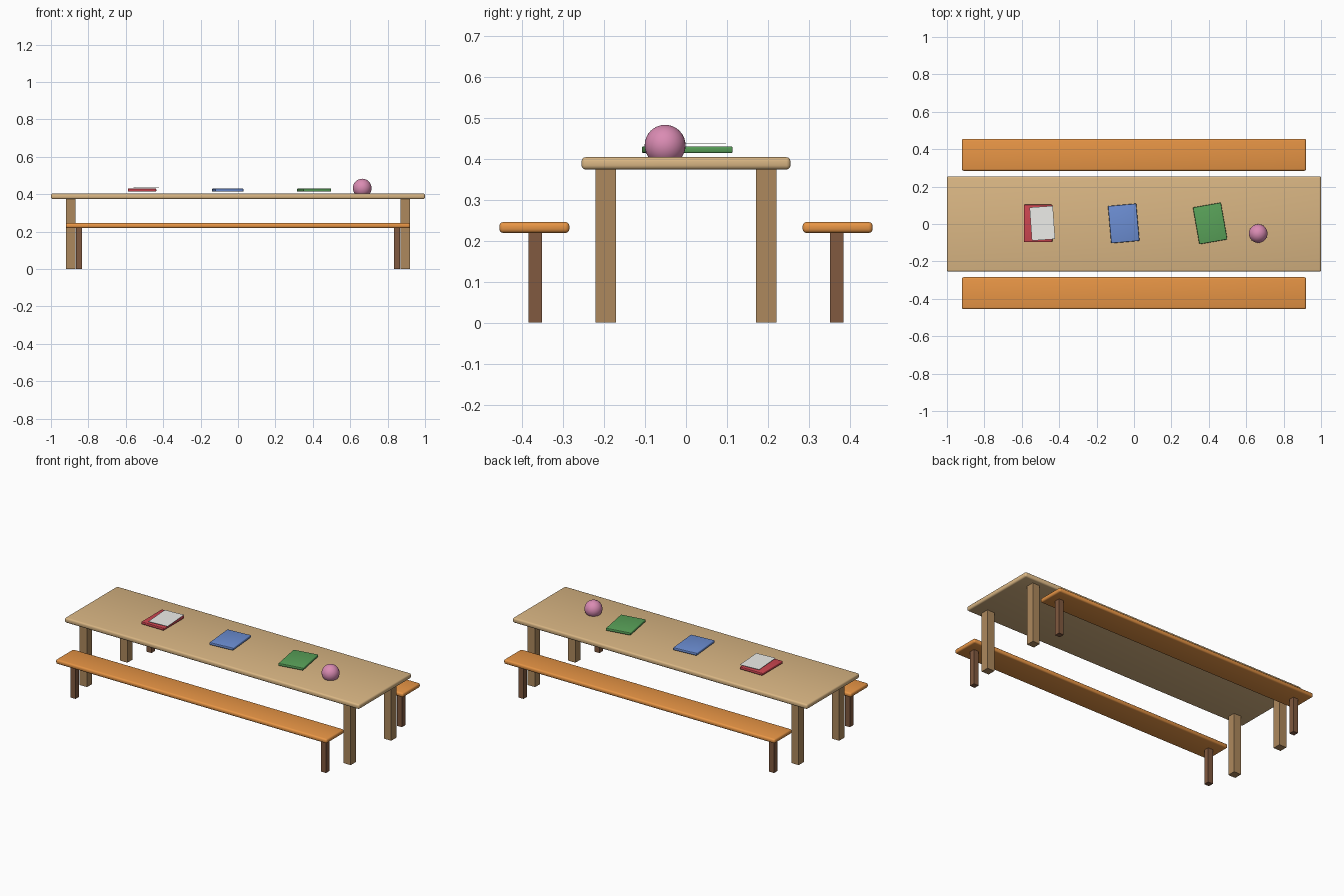
import bpy
from math import radians

if "Cube" in bpy.data.objects:
    bpy.data.objects.remove(bpy.data.objects["Cube"])


def material(name, r, g, b):
    m = bpy.data.materials.new(name)
    m.diffuse_color = (r, g, b, 1)
    m.use_nodes = True
    m.node_tree.nodes["Principled BSDF"].inputs["Base Color"].default_value = m.diffuse_color
    return m


TOP = material("light_wood", 0.70, 0.47, 0.23, )
TABLE_LEG = material("mid_wood", 0.42, 0.25, 0.11)
SEAT = material("orange_wood", 0.80, 0.30, 0.06)
SEAT_LEG = material("dark_wood", 0.22, 0.10, 0.05)
RED = material("red", 0.60, 0.06, 0.08)
BLUE = material("blue", 0.15, 0.27, 0.65)
GREEN = material("green", 0.10, 0.36, 0.10)
PINK = material("pink", 0.70, 0.26, 0.45)
PAPER = material("paper", 0.85, 0.85, 0.82)


def box(name, centre, size, mat, bevel=0.0, turn=0.0):
    """Box, optionally with rounded, smooth-shaded edges."""
    bpy.ops.mesh.primitive_cube_add(size=1, location=centre)
    ob = bpy.context.object
    ob.name = name
    ob.scale = size
    bpy.ops.object.transform_apply(location=False, rotation=False, scale=True)
    ob.rotation_euler.z = radians(turn)
    ob.data.materials.append(mat)
    if bevel:
        mod = ob.modifiers.new("rounded_edges", 'BEVEL')
        mod.width = bevel
        mod.segments = 3
        bpy.ops.object.shade_smooth()
    return ob


# Table
box("table_top", (0, 0, 0.389), (2.0, 0.51, 0.03), TOP, 0.01)
for sx in (-1, 1):
    for sy in (-1, 1):
        box("table_leg", (sx * 0.895, sy * 0.196, 0.1875), (0.05, 0.05, 0.375), TABLE_LEG)

# Benches, one leg at each end
for sy in (-1, 1):
    box("bench_seat", (0, sy * 0.37, 0.2325), (1.84, 0.171, 0.027), SEAT, 0.01)
    for sx in (-1, 1):
        box("bench_leg", (sx * 0.85, sy * 0.368, 0.11), (0.034, 0.034, 0.22), SEAT_LEG)

# Books and a loose sheet
for name, x, turn, mat in (("red_book", -0.513, 0, RED),
                           ("blue_book", -0.055, 5, BLUE),
                           ("green_book", 0.407, 10, GREEN)):
    box(name, (x, 0.003, 0.422), (0.152, 0.2, 0.016), mat, 0.004, turn)
box("paper_sheet", (-0.49, 0.004, 0.438), (0.125, 0.178, 0.002), PAPER, 0, 4)

# Ball, slightly sunk into the table
bpy.ops.mesh.primitive_uv_sphere_add(segments=32, ring_count=16, radius=0.05,
                                     location=(0.664, -0.051, 0.433))
ball = bpy.context.object
ball.name = "ball"
ball.data.materials.append(PINK)
bpy.ops.object.shade_smooth()
